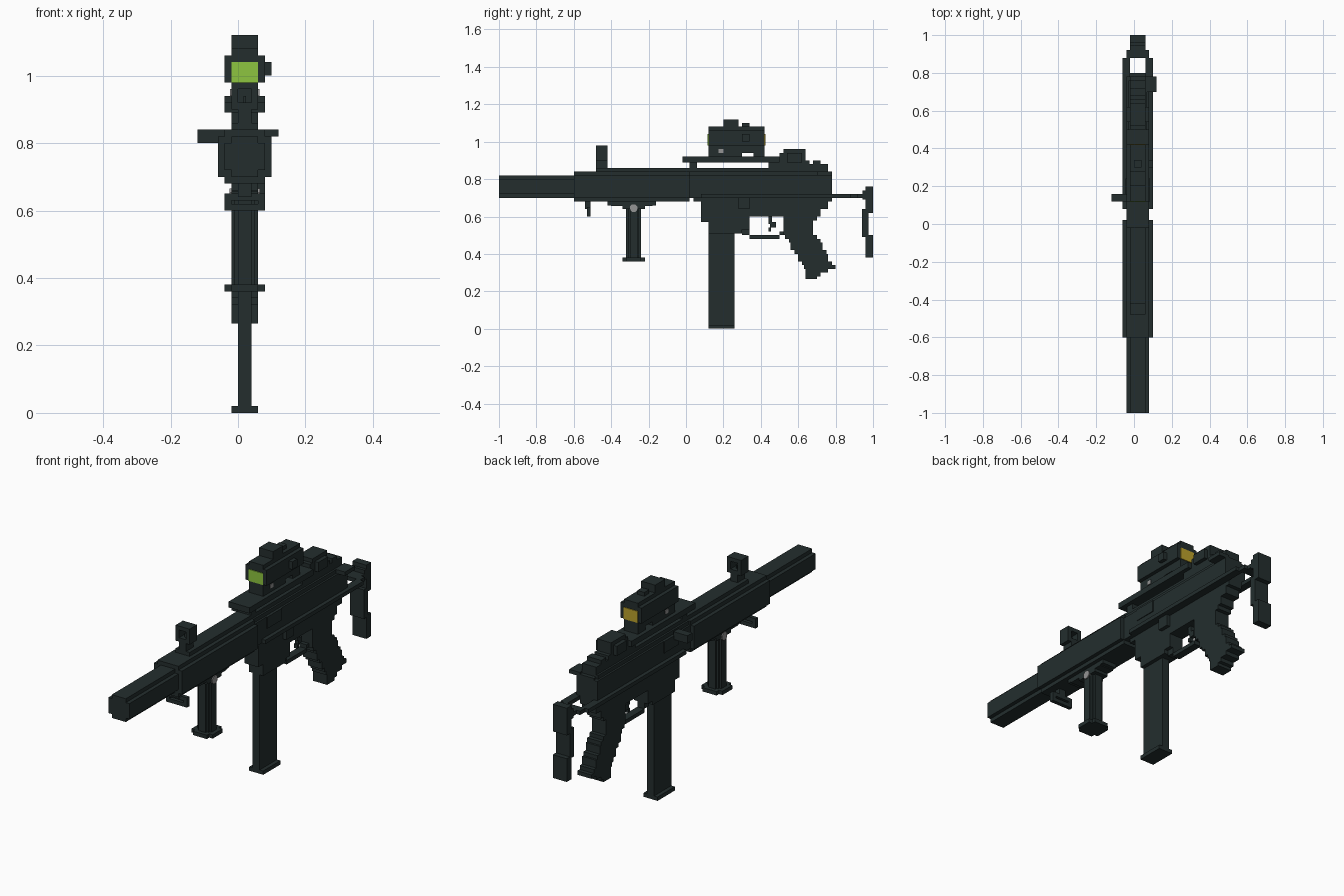
import bpy, bmesh, math
from mathutils import Matrix


def mat(name, rgb):
    m = bpy.data.materials.new(name)
    m.diffuse_color = (*rgb, 1)
    return m


DARK = mat("dark_gunmetal", (0.017, 0.027, 0.027))
GREEN = mat("green_lens", (0.27, 0.56, 0.05))
AMBER = mat("amber_lens", (0.50, 0.36, 0.025))
GREY = mat("grey_metal", (0.30, 0.30, 0.30))
CX = 0.02  # the body's centre line


def finish(name, bm, material):
    me = bpy.data.meshes.new(name)
    bm.to_mesh(me)
    bm.free()
    me.materials.append(material)
    ob = bpy.data.objects.new(name, me)
    bpy.context.collection.objects.link(ob)
    return ob


def part(name, boxes, material=DARK):
    """boxes: (x0, x1, y0, y1, z0, z1)"""
    bm = bmesh.new()
    for x0, x1, y0, y1, z0, z1 in boxes:
        m = Matrix.Translation(((x0 + x1) / 2, (y0 + y1) / 2, (z0 + z1) / 2)) \
            @ Matrix.Diagonal((x1 - x0, y1 - y0, z1 - z0, 1))
        bmesh.ops.create_cube(bm, size=1, matrix=m)
    return finish(name, bm, material)


def mid(w, y0, y1, z0, z1):
    """Box centred on the body line, half width w."""
    return (CX - w, CX + w, y0, y1, z0, z1)


# Barrel shroud and handguard with stepped corners
part("suppressor", [mid(.06, -1, -.6, .72, .80), mid(.04, -1, -.6, .70, .82)])
part("handguard", [mid(.08, -.6, .02, .70, .82), mid(.06, -.6, .02, .68, .84),
                   mid(.04, -.48, .02, .84, .86)])

# Front sight: post, ring and aiming blade
part("front_sight", [mid(.02, -.48, -.42, .86, .90), mid(.04, -.48, -.42, .90, .92),
                     (-.02, 0, -.48, -.42, .92, .98), (.04, .06, -.48, -.42, .92, .98),
                     (0, .04, -.48, -.42, .96, .98), (.016, .024, -.46, -.44, .92, .94)])

# Sling loop under the handguard
part("sling_loop", [mid(.06, -.53, -.51, .60, .62), (-.04, -.02, -.53, -.51, .60, .64),
                    (.06, .08, -.53, -.51, .60, .64), (0, .04, -.54, -.51, .64, .68),
                    mid(.06, -.53, -.51, .63, .65)])

# Vertical foregrip
part("foregrip", [mid(.04, -.30, -.26, .38, .66), mid(.02, -.32, -.24, .38, .66),
                  mid(.03, -.31, -.25, .38, .66)])
part("foregrip_base", [mid(.06, -.32, -.24, .36, .38), mid(.04, -.34, -.22, .36, .38)])
part("foregrip_mount", [mid(.04, -.42, -.16, .66, .68), mid(.04, -.40, -.18, .655, .66),
                        mid(.04, -.34, -.22, .64, .66)])
bm = bmesh.new()
bmesh.ops.create_cone(bm, cap_ends=True, segments=8, radius1=.022, radius2=.022, depth=.09,
                      matrix=Matrix.Translation((CX, -.28, .645)) @ Matrix.Rotation(math.pi / 2, 4, 'Y')
                      @ Matrix.Rotation(math.pi / 8, 4, 'Z'))
finish("foregrip_bolt", bm, GREY)

# Receiver
part("upper_receiver", [mid(.06, .02, .78, .70, .82), mid(.05, .02, .76, .82, .84),
                        mid(.04, .02, .76, .84, .86)])
part("ejection_cover", [mid(.064, .12, .24, .76, .82)])
part("lower_receiver", [mid(.04, .04, .78, .68, .70), mid(.04, .08, .76, .64, .70),
                        mid(.04, .08, .72, .60, .64), mid(.04, .08, .34, .57, .60),
                        mid(.04, .12, .34, .53, .57), mid(.04, .12, .30, .51, .53)])
part("selector", [(.06, .08, .28, .34, .64, .70)])
part("charging_handle", [(-.12, -.04, .12, .16, .80, .84)])
part("rear_tab", [(.06, .12, .70, .78, .82, .84)])

# Magazine
part("magazine", [mid(.02, .12, .26, .02, .55)])
part("magazine_base", [mid(.04, .12, .26, 0, .02)])

# Trigger and guard
part("trigger_guard", [mid(.02, .34, .50, .48, .50), mid(.02, .30, .34, .50, .53),
                       mid(.02, .50, .54, .50, .52)])
part("trigger", [mid(.01, .44, .46, .56, .60), mid(.01, .45, .48, .54, .57),
                 mid(.01, .44, .455, .52, .54)])

# Pistol grip built from stepped layers: (top, bottom, front, back)
LAYERS = [(.62, .60, .52, .72), (.60, .58, .52, .70), (.58, .50, .52, .68),
          (.50, .48, .53, .70), (.48, .46, .55, .72), (.46, .42, .56, .73),
          (.42, .40, .58, .75), (.40, .36, .60, .76), (.36, .34, .62, .78),
          (.34, .32, .63, .80), (.32, .30, .64, .76), (.30, .28, .64, .72), (.28, .265, .64, .70)]
part("pistol_grip", [mid(.04, y0, y1, z0, z1) for z1, z0, y0, y1 in LAYERS])

# Optic rail and rear hump: (front, back, top)
part("optic_rail", [mid(.06, -.02, .50, .89, .92), mid(.04, .02, .06, .86, .89)])
HUMP = [(.44, .50, .92), (.50, .52, .94), (.52, .64, .96), (.64, .66, .90),
        (.66, .68, .88), (.68, .72, .90), (.72, .76, .88), (.76, .78, .83)]
part("rear_hump", [mid(.04, y0, y1, .80, z) for y0, y1, z in HUMP])
part("rear_sight_drum", [mid(.06, .54, .62, .89, .94)])

# Optic
part("optic_body", [mid(.06, .12, .42, .98, 1.06), mid(.04, .12, .42, .94, 1.08)])
part("optic_feet", [mid(.04, .12, .30, .92, .94), mid(.04, .36, .42, .92, .94)])
part("optic_turrets", [mid(.04, .20, .28, 1.08, 1.12), mid(.02, .30, .34, 1.08, 1.10),
                       (.08, .10, .30, .34, 1.0, 1.04)])
part("optic_screw", [mid(.043, .175, .20, .94, .96)], GREY)
part("front_lens", [mid(.04, .116, .122, .98, 1.04)], GREEN)
part("rear_lens", [mid(.04, .418, .424, .98, 1.04)], AMBER)

# Sliding stock: side rods, bridge and butt plate
part("stock_rods", [b for s in (-1, 1) for b in
                    [(CX + s * .06 - .02, CX + s * .06 + .02, .08, .88, .70, .72)]])
part("stock_bridge", [mid(.06, .88, .92, .70, .72), mid(.04, .92, .98, .70, .72),
                      mid(.04, .945, .97, .69, .74)])
part("butt_plate", [mid(.04, .96, 1, .62, .76), mid(.04, .94, .975, .49, .64),
                    mid(.04, .96, 1, .38, .50)])
